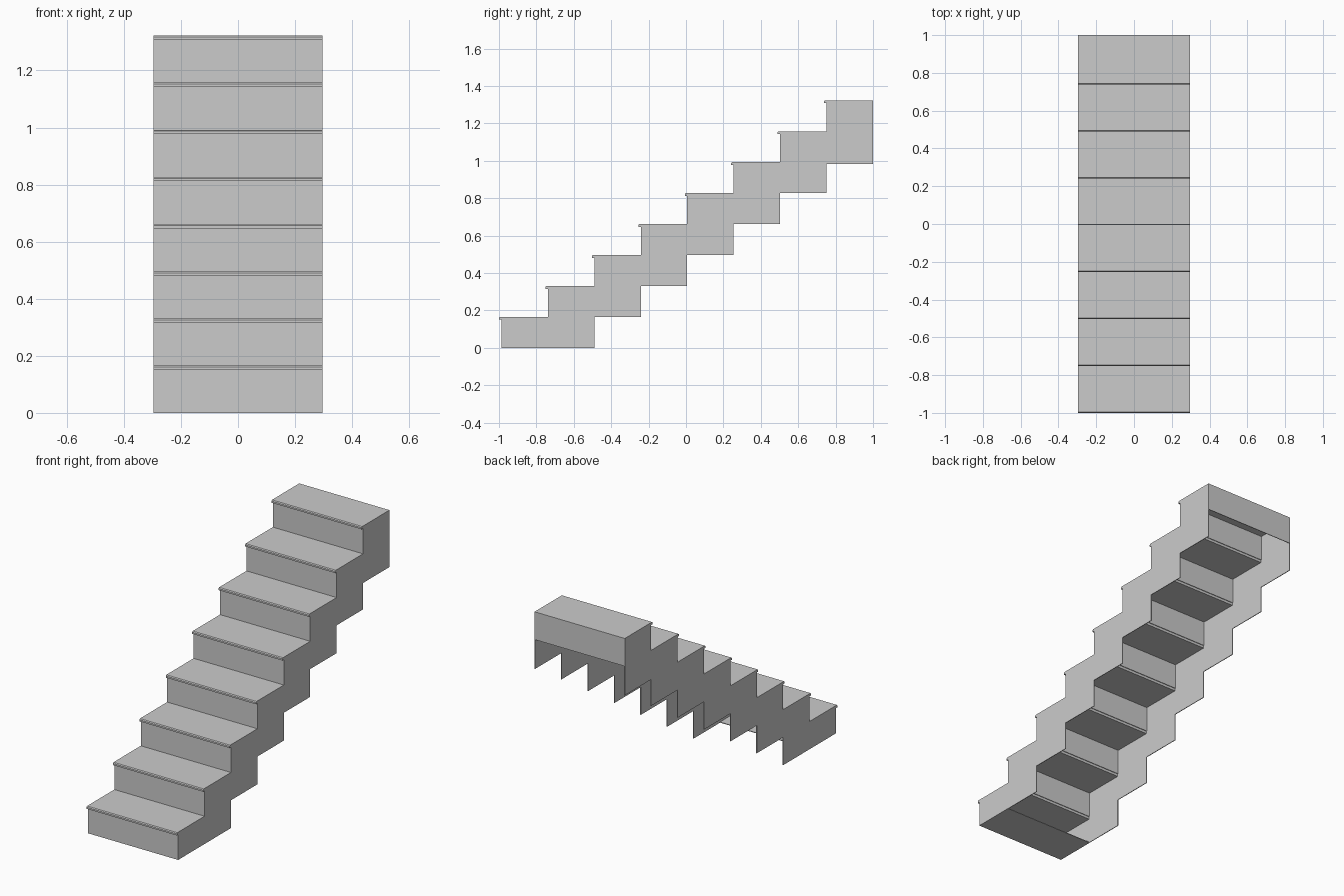
import bpy, bmesh

if "Cube" in bpy.data.objects:
    bpy.data.objects.remove(bpy.data.objects["Cube"])

STEPS = 8
RISE = 1.323 / STEPS
HALF = 0.297          # half width of the stair
BACK = 1.0            # rear end of the stair
FIRST = -0.987        # face of the lowest riser
RUN = (BACK - FIRST) / STEPS
NOSE = 0.013          # tread overhang
TREAD = 0.015         # tread thickness
SKIN = 0.004          # thin board thickness


def riser_y(i):
    return FIRST + i * RUN


def extrude_profile(name, pts, x0, x1):
    """Extrude a closed (y, z) profile from x0 to x1."""
    bm = bmesh.new()
    face = bm.faces.new([bm.verts.new((x0, y, z)) for y, z in pts])
    ext = bmesh.ops.extrude_face_region(bm, geom=[face])
    moved = [v for v in ext["geom"] if isinstance(v, bmesh.types.BMVert)]
    bmesh.ops.translate(bm, vec=(x1 - x0, 0, 0), verts=moved)
    bmesh.ops.recalc_face_normals(bm, faces=bm.faces[:])
    mesh = bpy.data.meshes.new(name)
    bm.to_mesh(mesh)
    bm.free()
    obj = bpy.data.objects.new(name, mesh)
    bpy.context.collection.objects.link(obj)
    return obj


def board(name, y0, y1, z0, z1):
    inner = HALF - SKIN
    return extrude_profile(name, [(y0, z0), (y1, z0), (y1, z1), (y0, z1)], -inner, inner)


# Sawtooth side stringers
upper = []
for i in range(STEPS):
    upper += [(riser_y(i), i * RISE), (riser_y(i), (i + 1) * RISE - TREAD * (i == STEPS))]
upper.append((BACK, STEPS * RISE))
lower = []
for k in range(STEPS - 2, 0, -1):
    z = k * RISE if k < STEPS - 2 else 0.984
    lower += [(riser_y(k + 2), z), (riser_y(k + 1), z)]
lower.append((riser_y(2), 0))
for side, name in ((-1, "left_stringer"), (1, "right_stringer")):
    extrude_profile(name, upper + lower, side * (HALF - SKIN), side * HALF)

# Treads with chamfered nosing, and risers
for i in range(STEPS):
    top = (i + 1) * RISE
    front, end = riser_y(i) - NOSE, riser_y(i + 1)
    c = 0.005
    extrude_profile(f"tread_{i + 1}",
                    [(front, top - TREAD), (end, top - TREAD), (end, top),
                     (front + c, top), (front, top - c)], -HALF, HALF)
    board(f"riser_{i + 1}", riser_y(i), riser_y(i) + SKIN, i * RISE, top - TREAD)

# Closing panels: base of the lowest step and back of the top step
board("base_plate", FIRST, riser_y(1), 0, SKIN)
board("back_panel", BACK - SKIN, BACK, (STEPS - 1) * RISE, STEPS * RISE - TREAD)
